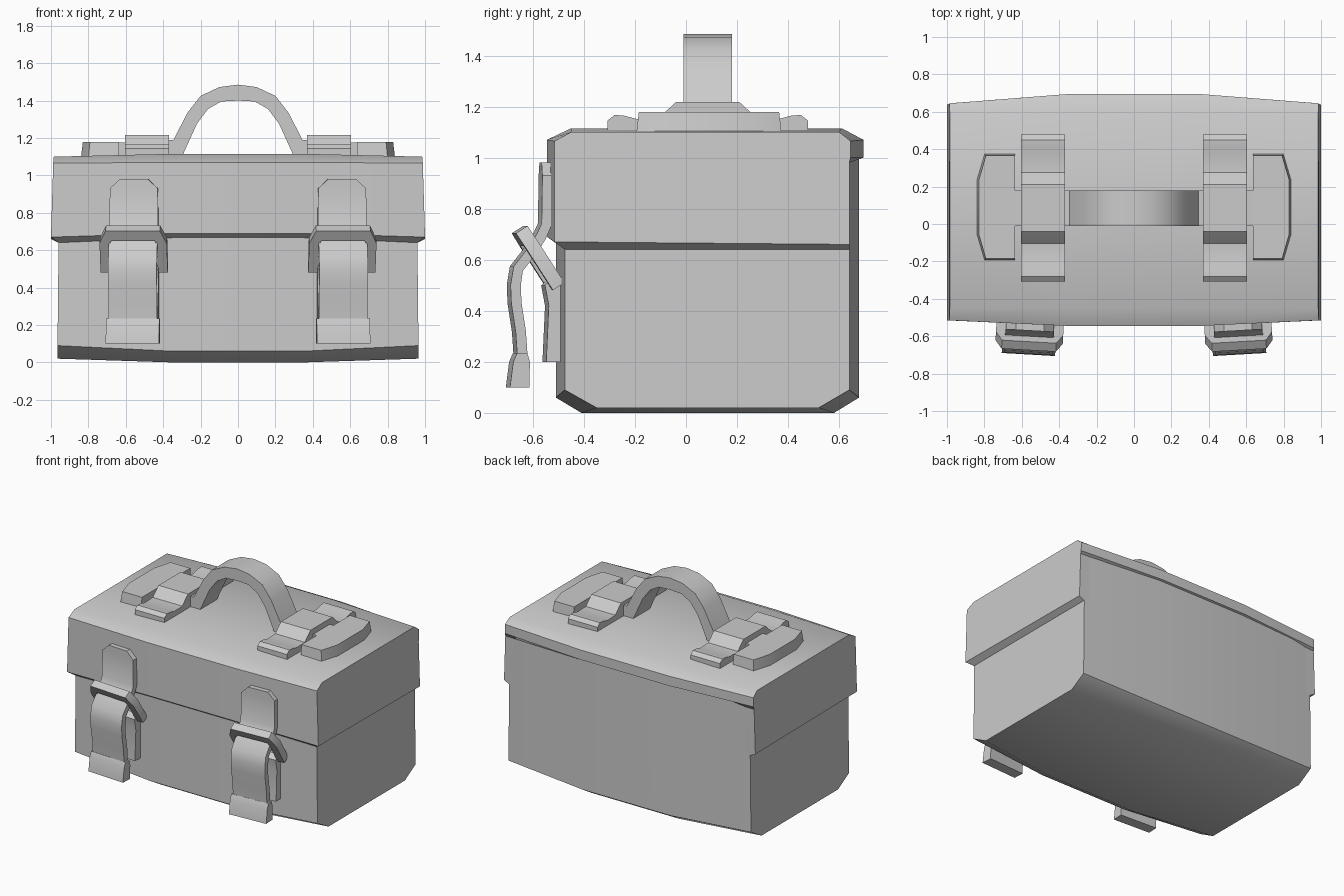
import bpy, bmesh, math
from mathutils import Vector

if "Cube" in bpy.data.objects:
    bpy.data.objects.remove(bpy.data.objects["Cube"])

grey = bpy.data.materials.new("plain grey")
grey.use_nodes = True
grey.diffuse_color = (0.6, 0.6, 0.6, 1)
grey.node_tree.nodes["Principled BSDF"].inputs["Base Color"].default_value = (0.6, 0.6, 0.6, 1)


def loft(name, sections, angle=32):
    """Join matching cross-sections and cap both ends."""
    bm = bmesh.new()
    rings = [[bm.verts.new(p) for p in s] for s in sections]
    n = len(rings[0])
    for a, b in zip(rings, rings[1:]):
        for i in range(n):
            j = (i + 1) % n
            bm.faces.new((a[i], a[j], b[j], b[i]))
    for r in (rings[0], rings[-1]):
        if n > 4:
            bm.faces.new(r[1:-1])
            r = (r[0], r[1], r[-2], r[-1])
        bm.faces.new(r)
    bmesh.ops.recalc_face_normals(bm, faces=bm.faces)
    mesh = bpy.data.meshes.new(name)
    bm.to_mesh(mesh)
    bm.free()
    mesh.materials.append(grey)
    obj = bpy.data.objects.new(name, mesh)
    bpy.context.collection.objects.link(obj)
    bpy.ops.object.select_all(action='DESELECT')
    obj.select_set(True)
    bpy.context.view_layer.objects.active = obj
    bpy.ops.object.shade_smooth_by_angle(angle=math.radians(angle))
    return obj


def strip(name, outer, inner, place, w0, w1, angle=32):
    """Band between two paths, given width by the place function."""
    return loft(name, [[place(o, w0), place(o, w1), place(i, w1), place(i, w0)]
                       for o, i in zip(outer, inner)], angle)


def mirrored(path):
    return path + [(-u, v) for u, v in reversed(path) if u != 0]


def bowed(name, end, mid, end_x):
    """Box bowed outwards in the middle, from an end and a middle profile."""
    def tip(s):
        return [(s * x, y, z) for (y, z), x in zip(end, end_x)]
    def middle(x):
        return [(x, y, z) for y, z in mid]
    return loft(name, [tip(-1), middle(-0.35), middle(0.35), tip(1)])


# Case body
bowed("case_body",
      [(-0.475, 1.04), (-0.475, 0.09), (-0.35, 0.02), (0.52, 0.02), (0.64, 0.09), (0.64, 1.04)],
      [(-0.51, 1.04), (-0.51, 0.06), (-0.41, 0), (0.58, 0), (0.678, 0.06), (0.678, 1.04)],
      [0.955] + [0.965] * 4 + [0.955])

# Lid with rolled lower edge and short back lip
bowed("lid",
      [(-0.475, 0.64), (-0.515, 0.67), (-0.515, 1.065), (-0.45, 1.10), (0.6, 1.10),
       (0.645, 1.065), (0.645, 1.0), (0.64, 0.98), (0.64, 0.66), (0.64, 0.64)],
      [(-0.50, 0.66), (-0.545, 0.69), (-0.545, 1.07), (-0.45, 1.115), (0.61, 1.115),
       (0.695, 1.07), (0.695, 1.0), (0.66, 0.995), (0.66, 0.68), (0.66, 0.66)],
      [0.96, 1.0, 0.988, 0.985, 0.985, 0.988, 0.99, 0.99, 1.0, 0.96])

# Carrying handle
top = [(0.64, 1.175), (0.345, 1.19), (0.27, 1.335), (0.2, 1.425), (0.1, 1.472), (0, 1.485)]
low = [(0.64, 1.09), (0.295, 1.11), (0.22, 1.275), (0.16, 1.355), (0.09, 1.395), (0, 1.40)]
strip("handle", mirrored(top), mirrored(low), lambda p, w: (p[0], w, p[1]), -0.01, 0.18)

# Handle clips and end plates on the lid
half = [(0.393, 1.11), (0.393, 1.145), (0.365, 1.167), (0.33, 1.165), (0.28, 1.152),
        (0.19, 1.155), (0.16, 1.185), (0.125, 1.217)]
clip_top = mirrored(half)
clip_low = [(u, 1.09) for u, v in clip_top]
plate = [(0.635, 0.285), (0.8, 0.285), (0.84, 0.15), (0.84, -0.15), (0.8, -0.285), (0.635, -0.285)]
for side, label in ((1, "left"), (-1, "right")):
    strip(label + "_handle_clip", clip_top, clip_low,
          lambda p, w: (side * w, p[0] + 0.085, p[1]), 0.37, 0.605, 40)
    base = [(side * x, y + 0.09, 1.09) for x, y in plate]
    cap = [(side * (0.635 + (x - 0.635) * 0.95), y * 0.965 + 0.09, 1.178) for x, y in plate]
    loft(label + "_end_plate", [base, cap])

# Latches: strap path as (y, z, half width)
strap = [(-0.55, 0.98, 0.075), (-0.55, 0.93, 0.128), (-0.553, 0.74, 0.13), (-0.575, 0.69, 0.13),
         (-0.61, 0.635, 0.13), (-0.665, 0.565, 0.13), (-0.675, 0.5, 0.13), (-0.672, 0.43, 0.13),
         (-0.655, 0.32, 0.13), (-0.648, 0.22, 0.13)]
ring_out = mirrored([(0.18, 0.265), (0.18, 0.08), (0.145, 0)])
ring_in = mirrored([(0.125, 0.265), (0.125, 0.085), (0.115, 0.06)])
down = Vector((0, 0.54, -0.84))
across = Vector((0, 0.84, 0.54))
PIVOT = Vector((0, -0.53, 0))


def ring_place(p, w):
    return Vector((p[0], -0.652, 0.718)) + down * p[1] + across * w - PIVOT


def strap_sections():
    pts = [Vector((0, y, z)) - PIVOT for y, z, w in strap]
    out = []
    for i, p in enumerate(pts):
        t = (pts[min(i + 1, len(pts) - 1)] - pts[max(i - 1, 0)]).normalized()
        n = Vector((0, t.z, -t.y)) * 0.02
        h = Vector((strap[i][2], 0, 0))
        out.append([p + n - h, p + n + h, p - n + h, p - n - h])
    return out


def box_sections(rows, half_width):
    """Sections from (front y, back y, z) rows."""
    return [[Vector((s * half_width, y, z)) - PIVOT
             for s, y in ((-1, f), (1, f), (1, b), (-1, b))] for f, b, z in rows]


for side, label in ((1, "left"), (-1, "right")):
    parts = [
        loft(label + "_latch_strap", strap_sections()),
        loft(label + "_latch_pull", box_sections(
            [(-0.67, -0.63, 0.235), (-0.685, -0.62, 0.2), (-0.698, -0.622, 0.1)], 0.143)),
        strip(label + "_latch_ring", ring_out, ring_in, ring_place, -0.027, 0.027),
        loft(label + "_latch_base", box_sections(
            [(-0.525, -0.48, 0.53), (-0.56, -0.48, 0.5), (-0.545, -0.48, 0.42),
             (-0.555, -0.48, 0.2)], 0.13)),
    ]
    for obj in parts:
        obj.location = (side * 0.555, PIVOT.y, 0)
        obj.rotation_euler.z = side * math.radians(3.3)
